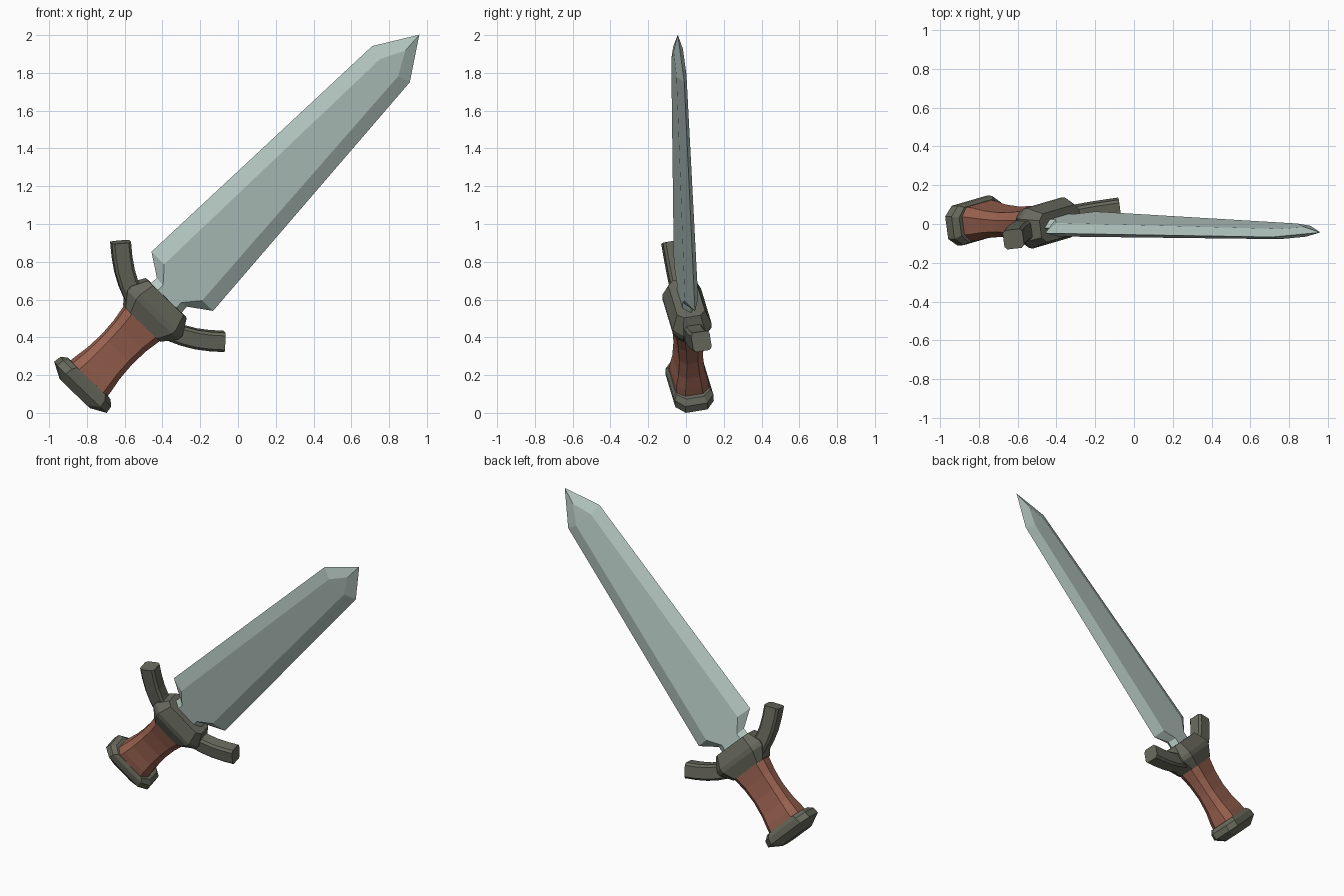
import bpy, bmesh
from mathutils import Vector

if "Cube" in bpy.data.objects:
    bpy.data.objects.remove(bpy.data.objects["Cube"])

# Sword frame: D runs along the blade, U across it, N out of its front face
O = Vector((-0.295, 0.0, 0.695))
D = Vector((0.693, -0.024, 0.721))
U = Vector((-0.721, -0.21, 0.693))
N = D.cross(U).normalized()


def place(s, t, n):
    return O + D * s + U * t + N * n


def material(name, rgb):
    m = bpy.data.materials.new(name)
    m.diffuse_color = (*rgb, 1)
    m.use_nodes = True
    m.node_tree.nodes["Principled BSDF"].inputs["Base Color"].default_value = m.diffuse_color
    return m


steel = material("pale steel", (0.47, 0.585, 0.545))
iron = material("dark iron", (0.135, 0.138, 0.106))
leather = material("brown leather", (0.32, 0.122, 0.08))


def loft(name, rings, mat, cap_end=True):
    """Skin a list of rings given as (s, t, n) points."""
    bm = bmesh.new()
    rows = [[bm.verts.new(place(*p)) for p in ring] for ring in rings]
    k = len(rows[0])
    for a, b in zip(rows, rows[1:]):
        for i in range(k):
            j = (i + 1) % k
            bm.faces.new((a[i], a[j], b[j], b[i]))
    bm.faces.new(rows[0])
    if cap_end:
        bm.faces.new(rows[-1])
    bmesh.ops.remove_doubles(bm, verts=bm.verts, dist=0.0005)
    bmesh.ops.recalc_face_normals(bm, faces=bm.faces)
    me = bpy.data.meshes.new(name)
    bm.to_mesh(me)
    bm.free()
    me.materials.append(mat)
    ob = bpy.data.objects.new(name, me)
    bpy.context.collection.objects.link(ob)
    return ob


def octagon(a, b, ca, cb):
    """Chamfered rectangle: half sizes a, b and corner cuts ca, cb."""
    return [(a, b - cb), (a - ca, b), (ca - a, b), (-a, b - cb),
            (-a, cb - b), (ca - a, -b), (a - ca, -b), (a, cb - b)]


def straight(name, profile, mat):
    return loft(name, [[(s, t, n) for t, n in octagon(a, b, ca, cb)]
                       for s, a, b, ca, cb in profile], mat)


# Blade: flat faces, bevelled edges, narrow neck and pointed tip
blade_rows = [  # edge s, edge t, flat s, flat t, half thickness
    (-0.17, 0.115, -0.17, 0.075, 0.036),
    (-0.115, 0.112, -0.115, 0.068, 0.036),
    (-0.08, 0.110, -0.085, 0.066, 0.036),
    (0.0, 0.226, 0.0, 0.139, 0.036),
    (1.595, 0.138, 1.575, 0.066, 0.027),
    (1.811, 0.0, 1.70, 0.0, 0.025),
]
loft("blade", [[(so, to, 0), (si, ti, h), (si, -ti, h),
                (so, -to, 0), (si, -ti, -h), (si, ti, -h)]
               for so, to, si, ti, h in blade_rows], steel, cap_end=False)

# Guard block
straight("guard_block", [
    (-0.31, 0.128, 0.080, 0.03, 0.03),
    (-0.235, 0.186, 0.105, 0.055, 0.045),
    (-0.205, 0.188, 0.105, 0.055, 0.045),
    (-0.122, 0.142, 0.075, 0.03, 0.03)], iron)

# Curved guard arms, one on each side
path = [(-0.235, 0.13), (-0.205, 0.20), (-0.170, 0.262), (-0.126, 0.322), (-0.076, 0.380)]
for side, name in ((1, "guard_arm_upper"), (-1, "guard_arm_lower")):
    rings = []
    for i, (s, t) in enumerate(path):
        p, q = path[max(i - 1, 0)], path[min(i + 1, len(path) - 1)]
        tan = Vector((q[0] - p[0], q[1] - p[1])).normalized()
        rings.append([(s + tan.y * x, side * (t - tan.x * x), n)
                      for x, n in octagon(0.051, 0.05, 0.014, 0.014)])
    loft(name, rings, iron)

# Waisted grip
straight("grip", [
    (-0.29, 0.128, 0.082, 0.038, 0.042),
    (-0.40, 0.112, 0.068, 0.034, 0.036),
    (-0.50, 0.107, 0.064, 0.032, 0.034),
    (-0.60, 0.112, 0.072, 0.034, 0.036),
    (-0.67, 0.122, 0.086, 0.038, 0.042),
    (-0.74, 0.130, 0.092, 0.038, 0.042)], leather)

# Pommel
straight("pommel", [
    (-0.712, 0.148, 0.092, 0.045, 0.045),
    (-0.737, 0.176, 0.104, 0.055, 0.045),
    (-0.778, 0.182, 0.104, 0.055, 0.045),
    (-0.822, 0.105, 0.068, 0.03, 0.03)], iron)

# Rest the lowest point on the ground
low = min(v.co.z for o in bpy.data.objects for v in o.data.vertices)
for o in bpy.data.objects:
    for v in o.data.vertices:
        v.co.z -= low
